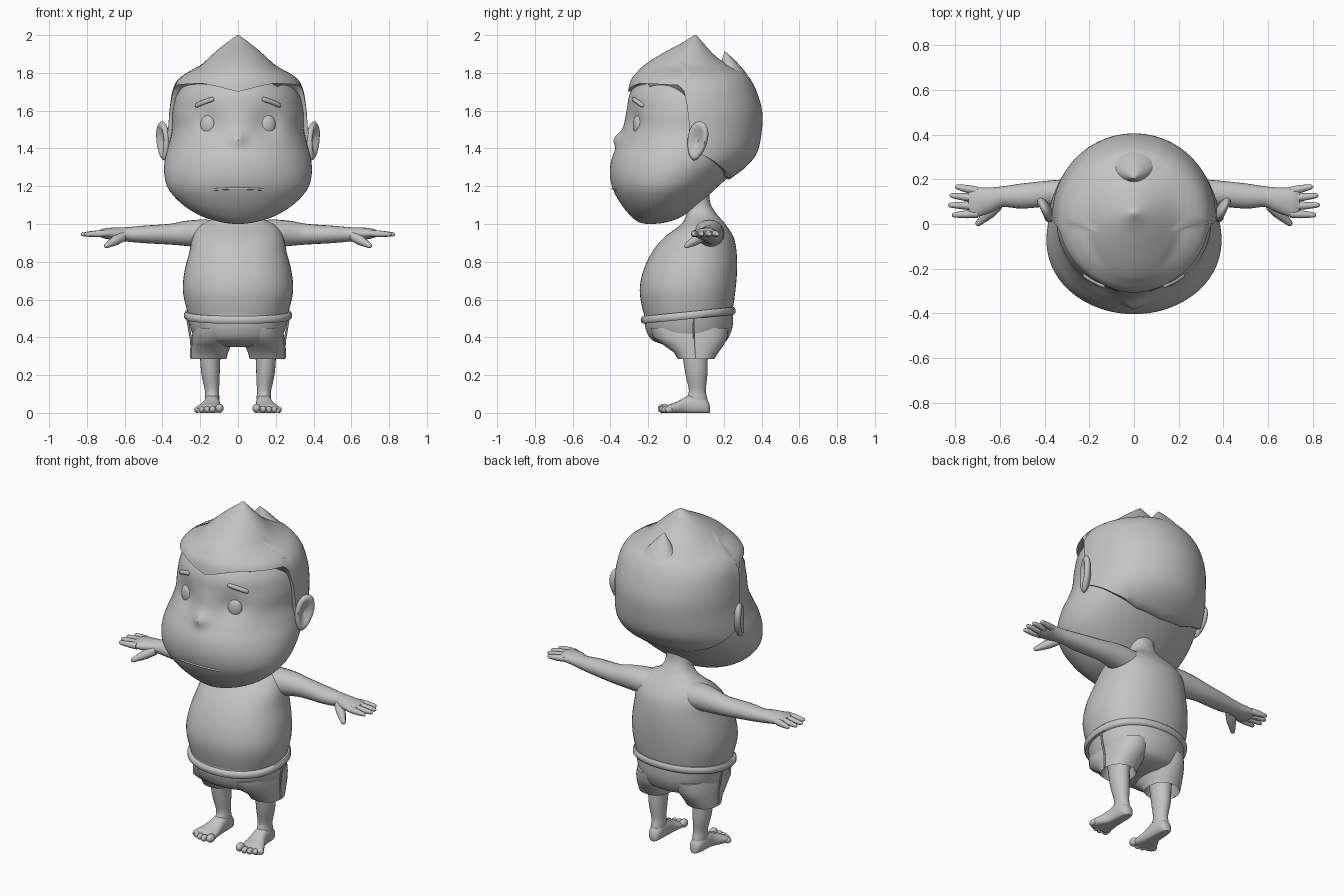
import bpy, bmesh, math
from mathutils import Vector, Matrix

if "Cube" in bpy.data.objects:
    bpy.data.objects.remove(bpy.data.objects["Cube"])

clay = bpy.data.materials.new("clay_grey")
clay.diffuse_color = (0.55, 0.55, 0.55, 1)
clay.use_nodes = True
clay.node_tree.nodes["Principled BSDF"].inputs["Base Color"].default_value = clay.diffuse_color


def finish(name, bm, mirror=False, angle=50):
    bmesh.ops.recalc_face_normals(bm, faces=bm.faces)
    me = bpy.data.meshes.new(name)
    bm.to_mesh(me)
    bm.free()
    me.materials.append(clay)
    me.shade_smooth()
    me.set_sharp_from_angle(angle=math.radians(angle))
    ob = bpy.data.objects.new(name, me)
    bpy.context.collection.objects.link(ob)
    if mirror:
        ob.modifiers.new("mirror", 'MIRROR')
    return ob


def bridge(name, rows, mirror=False, angle=50):
    """Skin a stack of closed rings and cap both ends."""
    bm = bmesh.new()
    vs = [[bm.verts.new(p) for p in r] for r in rows]
    n = len(rows[0])
    for a, b in zip(vs, vs[1:]):
        for i in range(n):
            j = (i + 1) % n
            bm.faces.new((a[i], a[j], b[j], b[i]))
    bm.faces.new(vs[0])
    bm.faces.new(vs[-1])
    return finish(name, bm, mirror, angle)


def fit(table, k=5):
    """Smooth curve through the rows of a table."""
    out = []
    for i in range(len(table) - 1):
        p = [table[max(0, min(len(table) - 1, i + d))] for d in (-1, 0, 1, 2)]
        for s in range(k):
            t = s / k
            out.append([0.5 * (2*b + (c-a)*t + (2*a-5*b+4*c-d)*t*t + (3*b-a-3*c+d)*t**3)
                        for a, b, c, d in zip(*p)])
    return out + [list(table[-1])]


def look(table, z):
    """Linear lookup by the first column."""
    for a, b in zip(table, table[1:]):
        if z <= b[0]:
            t = max(0, (z - a[0]) / max(1e-6, b[0] - a[0]))
            return [u + (v - u) * t for u, v in zip(a, b)]
    return list(table[-1])


def spow(v, e):
    return math.copysign(abs(v) ** e, v)


def level(row, n=48, e=1.0, x0=0):
    """Horizontal ring from (z, y front, y back, half width)."""
    z, f, b, w = row
    return [Vector((x0 + w * spow(math.sin(q), e),
                    (f + b) / 2 - (b - f) / 2 * spow(math.cos(q), e), z))
            for q in (2 * math.pi * i / n for i in range(n))]


def tube(name, table, n=16, mirror=True, k=4):
    """Limb along a path of (x, y, z, side radius, vertical radius)."""
    t, rows = fit(table, k), []
    for i, r in enumerate(t):
        d = Vector(t[min(i+1, len(t)-1)][:3]) - Vector(t[max(i-1, 0)][:3])
        d.normalize()
        up = Vector((0, 0, 1)) if abs(d.z) < 0.9 else Vector((0, -1, 0))
        u = d.cross(up).normalized()
        v = u.cross(d)
        rows.append([Vector(r[:3]) + u * r[3] * math.cos(q) + v * r[4] * math.sin(q)
                     for q in (2 * math.pi * j / n for j in range(n))])
    return bridge(name, rows, mirror)


def digit(name, a, b, r0, r1):
    """Rounded finger or toe from a to b."""
    rows = [(0, r0), (0.4, r0), (0.8, r1), (0.95, r1 * 0.75), (1, r1 * 0.25)]
    tube(name, [[*(Vector(a).lerp(Vector(b), t)), r, r] for t, r in rows], 10, k=2)


def ball(name, c, s, rot=(0, 0, 0), shape=None, mirror=True):
    bm = bmesh.new()
    bmesh.ops.create_uvsphere(bm, u_segments=24, v_segments=16, radius=1)
    for v in bm.verts:
        if shape:
            shape(v.co)
        v.co = Vector(v.co[i] * s[i] for i in range(3))
    for axis, a in zip("XYZ", rot):
        bm.transform(Matrix.Rotation(a, 4, axis))
    bm.transform(Matrix.Translation(c))
    return finish(name, bm, mirror)


# Head with eye sockets and nose
HEAD = fit([(1.0, -.21, -.17, .02), (1.01, -.25, -.10, .09), (1.04, -.29, -.02, .19),
            (1.10, -.34, .06, .29), (1.18, -.385, .15, .365), (1.26, -.403, .235, .39),
            (1.34, -.395, .31, .387), (1.42, -.362, .36, .367), (1.50, -.335, .37, .348),
            (1.60, -.315, .37, .345), (1.70, -.292, .34, .315), (1.80, -.21, .26, .22),
            (1.86, -.08, .14, .08)], 7)


def carve(p):
    if p.y < 0:
        p.y += .03 * math.exp(-((abs(p.x) - .15) ** 2 + (p.z - 1.53) ** 2) / .006)
        p.y -= .032 * math.exp(-p.x ** 2 / .0012 - (p.z - 1.45) ** 2 / .0014)
    return p


def face_point(x, z):
    _, f, b, w = look(HEAD, z)
    y = (f + b) / 2 - (b - f) / 2 * math.sqrt(max(0, 1 - (x / w) ** 2))
    return carve(Vector((x, y, z)))


bridge("head", [[carve(p) for p in level(r, 96)] for r in HEAD])

# Hair cap that follows a hairline and rises to a peak
HAIR = fit([(1.20, -.39, .19, .375), (1.24, -.395, .235, .388), (1.30, -.40, .315, .395),
            (1.38, -.385, .378, .385), (1.50, -.35, .402, .37), (1.60, -.33, .403, .363),
            (1.70, -.308, .375, .348), (1.76, -.293, .345, .322), (1.80, -.262, .315, .272),
            (1.83, -.235, .25, .21), (1.87, -.18, .18, .165), (1.92, -.095, .125, .11),
            (1.96, -.02, .09, .06), (2.0, .045, .055, .005)], 5)
LINE = [(0, 1.70), (20, 1.73), (35, 1.745), (78, 1.735), (83, 1.70), (90, 1.45),
        (94, 1.39), (105, 1.365), (130, 1.30), (155, 1.25), (180, 1.235)]
N, STEPS = 144, 30
hair_rows = [[] for _ in range(STEPS + 2)]
for i in range(N):
    a = 360 * i / N
    q = math.radians(a)
    low = look(LINE, min(a, 360 - a))[1]
    for s in range(STEPS + 1):
        z, f, b, w = look(HAIR, low + (2 - low) * s / STEPS)
        c = (f + b) / 2
        x, y = w * math.sin(q), (f - b) / 2 * math.cos(q)
        if s == 0:
            hair_rows[0].append(Vector((x * .93, c + y * .93, z + .004)))
        hair_rows[s + 1].append(Vector((x, c + y, z)))
bridge("hair", hair_rows, angle=60)

# Tuft at the crown
bridge("hair_tuft", [level(r, 20) for r in fit(
    [(1.75, .18, .345, .13), (1.80, .18, .318, .10), (1.85, .185, .275, .06),
     (1.89, .197, .235, .025), (1.912, .203, .21, .003)], 3)])


# Ears with a hollow outer side
def hollow(co):
    r = math.hypot(co.y, co.z)
    if co.x > 0 and r < .8:
        co.x = .6 - 1.0 * (1 - r / .8)
    co.y *= 1 + .2 * co.z


ball("ear", (.397, .06, 1.44), (.03, .056, .105), (math.radians(-12), 0, math.radians(-25)), hollow)

# Eyes, brows and mouth
ball("eye", face_point(.16, 1.525) + Vector((0, .004, 0)), (.041, .022, .05), (0, 0, .35))
tube("eyebrow", [(*face_point(x, z), r, r) for x, z, r in
                 [(.128, 1.662, .004), (.135, 1.66, .012), (.18, 1.645, .013),
                  (.218, 1.628, .012), (.225, 1.625, .004)]], 8)
tube("mouth", [(*(face_point(x / 100, 1.188 - (x / 100) ** 2 * .3)), .006, .006)
               for x in range(-13, 14, 2)], 8, mirror=False, k=2)

# Torso and neck
bridge("torso", [level(r, 48, .92) for r in fit(
    [(.45, -.20, .22, .24), (.55, -.23, .247, .272), (.65, -.245, .262, .292),
     (.75, -.227, .27, .283), (.85, -.18, .268, .258), (.93, -.115, .252, .24),
     (.99, -.035, .215, .205), (1.03, -.005, .182, .13), (1.07, 0, .15, .085),
     (1.13, 0, .125, .072), (1.25, 0, .125, .072)])])

# Arms, fingers and thumbs
tube("arm", [(.10, .115, .945, .085, .075), (.20, .125, .95, .08, .073),
             (.28, .135, .95, .066, .066), (.36, .138, .946, .058, .055),
             (.50, .125, .945, .056, .046), (.59, .122, .945, .046, .038),
             (.65, .108, .948, .056, .034), (.71, .097, .95, .066, .026),
             (.74, .095, .95, .058, .014)], 20)
for nm, y0, tip, y1 in (("little_finger", .148, .80, .168), ("ring_finger", .115, .825, .128),
                        ("middle_finger", .08, .832, .085), ("index_finger", .046, .815, .04)):
    digit(nm, (.70, y0, .95), (tip, y1, .945), .018, .013)
digit("thumb", (.61, .085, .935), (.705, -.005, .88), .026, .016)

# Shorts: seat, leg openings, waistband and side seam
bridge("shorts_seat", [level(r, 48, .92) for r in fit(
    [(.35, -.07, .14, .12), (.365, -.13, .19, .18), (.39, -.185, .22, .225),
     (.45, -.215, .245, .252), (.52, -.222, .25, .267), (.53, -.215, .245, .26)], 4)])
bridge("shorts_leg", [level(r, 32, .92, x) for *r, x in
                      [(.36, -.03, .13, .07, .15), (.30, -.036, .142, .083, .155),
                       (.285, -.042, .15, .093, .155), (.32, -.065, .172, .097, .15),
                       (.36, -.12, .20, .106, .14), (.40, -.175, .22, .115, .13),
                       (.45, -.19, .225, .11, .125)]], True)
band = []
for dr, dz in ((-.02, -.02), (.012, -.02), (.02, -.01), (.02, .01), (.012, .02), (-.02, .02)):
    ring = level((.515 + dz, -.217 - dr, .242 + dr, .266 + dr), 64, .92)
    for p in ring:
        p.z += .1 * p.y
    band.append(ring)
bridge("waistband", band)
tube("side_seam", [(.268, .04, .50, .006, .006), (.258, .04, .44, .006, .006),
                   (.247, .045, .37, .006, .006), (.249, .05, .29, .006, .006)], 6)

# Legs, feet and toes
bridge("leg", [level(r, 24, 1, x) for *r, x in fit(
    [(.40, -.03, .125, .06, .145), (.28, -.015, .115, .053, .147),
     (.20, -.002, .113, .048, .145), (.12, .015, .105, .038, .138),
     (.08, .005, .112, .038, .137), (.03, .0, .118, .036, .137)], 4)], True)
foot = []
for y, x, w, h in fit([(.126, .136, .012, .035), (.115, .136, .03, .065), (.08, .137, .039, .09),
                       (.03, .138, .042, .098), (-.01, .141, .047, .08), (-.05, .15, .06, .058),
                       (-.09, .156, .07, .044), (-.11, .157, .066, .03)], 3):
    foot.append([Vector((x + w * spow(math.cos(q), .8), y,
                         max(0, h * (.45 + .55 * spow(math.sin(q), .9)))))
                 for q in (2 * math.pi * j / 24 for j in range(24))])
bridge("foot", foot, True)
for i, (x, y, r) in enumerate([(.098, -.118, .024), (.134, -.125, .019), (.164, -.12, .018),
                               (.192, -.108, .017), (.217, -.09, .016)]):
    ball("big_toe" if i == 0 else "toe_%d" % (i + 1), (x, y, r), (r * .9, r * 1.25, r))
